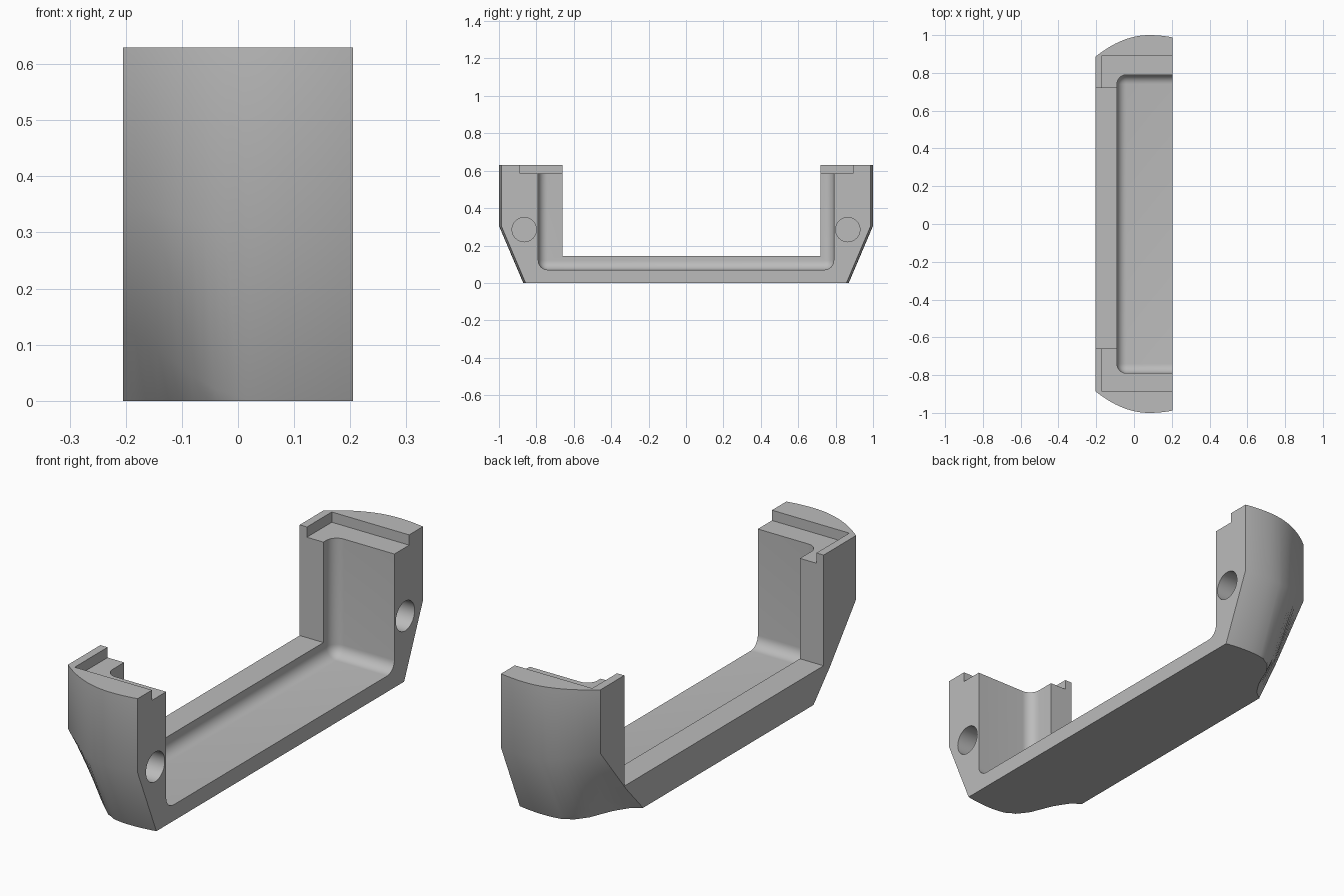
import bpy, bmesh, math
from mathutils import Matrix, Vector

cube = bpy.data.objects.get("Cube")
if cube:
    bpy.data.objects.remove(cube)

grey = bpy.data.materials.new("plain_grey")
grey.use_nodes = True
colour = (0.5, 0.5, 0.5, 1)
grey.diffuse_color = colour
grey.node_tree.nodes["Principled BSDF"].inputs["Base Color"].default_value = colour

HALF, TOP = 0.205, 0.63


def make_object(name, bm):
    bmesh.ops.recalc_face_normals(bm, faces=bm.faces)
    mesh = bpy.data.meshes.new(name)
    bm.to_mesh(mesh)
    bm.free()
    obj = bpy.data.objects.new(name, mesh)
    bpy.context.collection.objects.link(obj)
    mesh.materials.append(grey)
    return obj


def box(name, low, high, radius=0):
    low, high = Vector(low), Vector(high)
    bm = bmesh.new()
    bmesh.ops.create_cube(bm, size=1)
    for v in bm.verts:
        v.co = (low + high) / 2 + v.co * (high - low)
    if radius:
        bmesh.ops.bevel(bm, geom=bm.edges[:], offset=radius, segments=8,
                        profile=0.5, affect='EDGES')
    return make_object(name, bm)


def cut(target, cutter):
    mod = target.modifiers.new("cut", 'BOOLEAN')
    mod.operation, mod.solver, mod.object = 'DIFFERENCE', 'EXACT', cutter
    bpy.context.view_layer.objects.active = target
    bpy.ops.object.modifier_apply(modifier=mod.name)
    bpy.data.objects.remove(cutter)


# Lower corner undercut by x: ridge y, ridge z, foot y
UNDERCUT = [(-HALF, 0.705, 0.125, 0.59), (-0.16, 0.755, 0.105, 0.625),
            (-0.12, 0.80, 0.075, 0.69), (-0.08, 0.83, 0.045, 0.79),
            (-0.04, 0.853, 0.02, 0.84)]


def half_section(x):
    """End outline from foot to rim at one x, as (y, z) points."""
    top_y = 1 - 1.42 * (x - 0.08) ** 2
    if x > 0.08:
        top_y = 1 - 0.8 * (x - 0.08) ** 2
    kink = 0.305 + 0.045 * min(1, max(0, -x / HALF))
    foot = top_y - 0.13
    ridge = (foot + 0.0045, 0.01)
    for a, b in zip(UNDERCUT, UNDERCUT[1:] + [(0, foot + 0.0045, 0.01, foot)]):
        if a[0] <= x <= b[0]:
            t = (x - a[0]) / (b[0] - a[0])
            y, z, foot = [p + (q - p) * t for p, q in zip(a[1:], b[1:])]
            ridge = (y, z)
            break
    return [(foot, 0), ridge, (top_y, kink), (top_y, TOP)]


# Shell body lofted across its width
bm = bmesh.new()
rings = []
steps = 20
for i in range(steps + 1):
    x = -HALF + 2 * HALF * i / steps
    half = half_section(x)
    outline = half + [(-y, z) for y, z in reversed(half)]
    rings.append([bm.verts.new((x, y, z)) for y, z in outline])
for a, b in zip(rings, rings[1:]):
    for j in range(len(a)):
        k = (j + 1) % len(a)
        bm.faces.new((a[j], a[k], b[k], b[j]))
bm.faces.new(rings[0])
bm.faces.new(rings[-1])
body = make_object("bracket_shell", bm)

# Rounded tray cavity, wall opening and rim step
cut(body, box("cavity", (-0.09, -0.79, 0.07), (0.6, 0.79, 1), 0.05))
cut(body, box("wall_opening", (-0.5, -0.66, 0.145), (0.0, 0.72, 1.1)))
cut(body, box("rim_step", (-0.17, -0.888, 0.585), (0.7, 0.892, 1.2)))

# Round sockets in the open side
for side in (-1, 1):
    bm = bmesh.new()
    bmesh.ops.create_cone(bm, cap_ends=True, segments=40, radius1=0.065,
                          radius2=0.065, depth=0.4,
                          matrix=Matrix.Translation((0.2, side * 0.865, 0.285))
                          @ Matrix.Rotation(math.pi / 2, 4, 'Y'))
    cut(body, make_object("socket", bm))

bpy.ops.object.select_all(action='DESELECT')
body.select_set(True)
bpy.context.view_layer.objects.active = body
bpy.ops.object.shade_smooth_by_angle(angle=math.radians(30))
